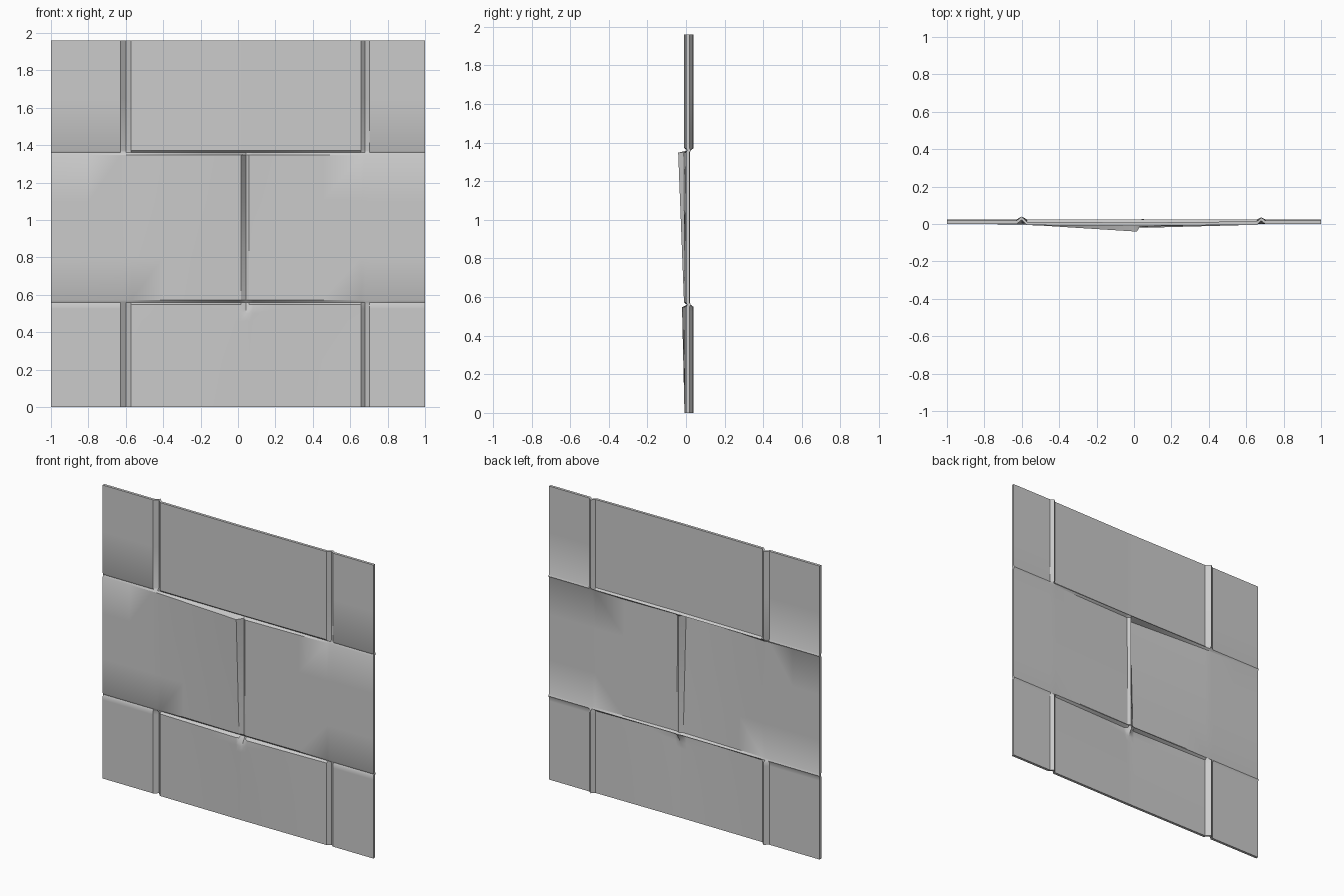
import bpy, bmesh, math

if "Cube" in bpy.data.objects:
    bpy.data.objects.remove(bpy.data.objects["Cube"])

T = 0.018                     # slab thickness
HALF_SEAM = 0.012             # half width of the horizontal joints
SEAMS = (0.56, 1.36)
TOP = 1.96
DEPTH = {-0.6: (0.028, 0.022), 0.68: (0.022, 0.017)}   # joint x: (half width, y at bottom)


def lerp(a, b, t):
    return a + (b - a) * t


def profile(points, x):
    for (x0, y0), (x1, y1) in zip(points, points[1:]):
        if x <= x1 + 1e-6:
            return lerp(y0, y1, max(0, (x - x0) / (x1 - x0)))
    return points[-1][1]


def outer(x, crown):
    """Three stones in a row, parted by two V joints."""
    for jx, (w, d) in DEPTH.items():
        if abs(x - jx) < w:
            edge = profile([(-1, 0), (-0.63, 0), (-0.57, -0.006), (0.04, crown), (0.66, -0.004), (0.7, 0), (1, 0)], x)
            return lerp(d, edge, abs(x - jx) / w)
    return profile([(-1, 0), (-0.628, 0), (-0.572, -0.006), (0.04, crown), (0.658, -0.004), (0.702, 0), (1, 0)], x)


def middle(x, t):
    """Two stones; the left one tilts out at its top inner corner."""
    return profile([(-1, 0), (-0.6, lerp(0, -0.002, t)), (0.015, lerp(-0.01, -0.041, t)),
                    (0.042, 0.002), (0.06, lerp(-0.008, -0.014, t)), (0.68, 0), (1, 0)], x)


def height(x, z):
    if any(abs(z - s) < 1e-4 for s in SEAMS):
        return 0.006
    if z > SEAMS[1]:
        return outer(x, -0.010)
    if z > SEAMS[0]:
        return middle(x, (z - SEAMS[0]) / (SEAMS[1] - SEAMS[0]))
    y = outer(x, lerp(-0.008, -0.021, z / SEAMS[0]))
    # pointed chip below the middle joint
    chip = 1 - abs(x - 0.04) / 0.04 - (SEAMS[0] - z) / 0.06
    return y + 0.04 * max(0, chip)


xs = [-1, -0.8, -0.628, -0.6, -0.572, -0.4, -0.2, 0, 0.015, 0.042, 0.06, 0.08,
      0.25, 0.45, 0.658, 0.68, 0.702, 0.85, 1]
zs = [0, 0.25, 0.46, 0.50, 0.525, SEAMS[0] - HALF_SEAM, SEAMS[0], SEAMS[0] + HALF_SEAM, 0.8, 1.1,
      SEAMS[1] - HALF_SEAM, SEAMS[1], SEAMS[1] + HALF_SEAM, 1.65, TOP]

# Front relief sheet, extruded back into a thin slab
bm = bmesh.new()
grid = [[bm.verts.new((x, height(x, z), z)) for x in xs] for z in zs]
for low, high in zip(grid, grid[1:]):
    for i in range(len(xs) - 1):
        bm.faces.new((low[i], low[i + 1], high[i + 1], high[i]))
front = bm.faces[:]
back = bmesh.ops.duplicate(bm, geom=front)["geom"]
back_verts = [g for g in back if isinstance(g, bmesh.types.BMVert)]
back_faces = [g for g in back if isinstance(g, bmesh.types.BMFace)]
bmesh.ops.translate(bm, verts=back_verts, vec=(0, T, 0))
bmesh.ops.reverse_faces(bm, faces=back_faces)
rim = [e for e in bm.edges if e.is_boundary]
bmesh.ops.bridge_loops(bm, edges=rim)
bmesh.ops.recalc_face_normals(bm, faces=bm.faces[:])

mesh = bpy.data.meshes.new("stone_wall_panel")
bm.to_mesh(mesh)
bm.free()
wall = bpy.data.objects.new("stone_wall_panel", mesh)
bpy.context.collection.objects.link(wall)
bpy.context.view_layer.objects.active = wall
wall.select_set(True)
bpy.ops.object.shade_smooth_by_angle(angle=math.radians(30))
